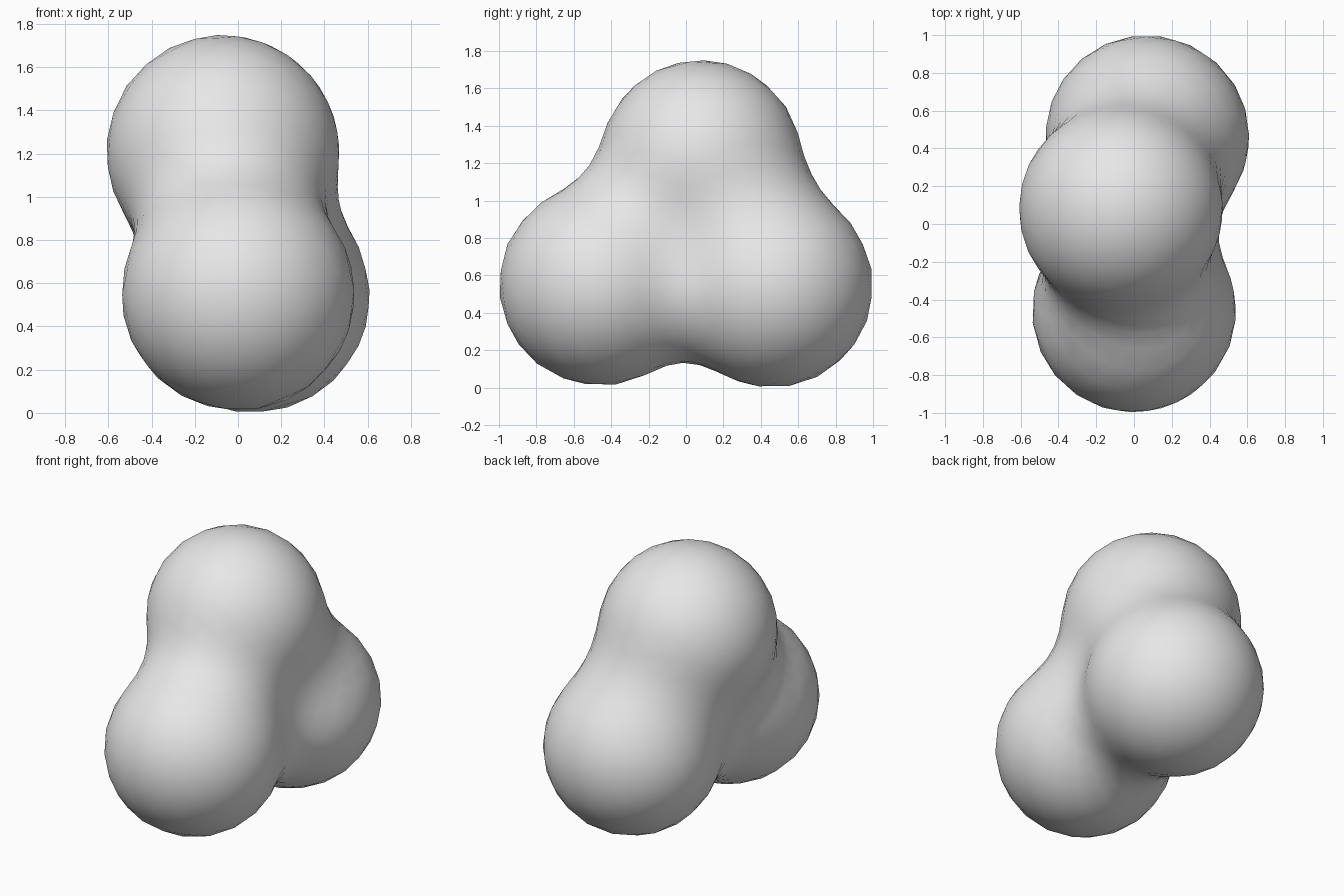
import bpy
import bmesh
from mathutils import Vector

cube = bpy.data.objects.get("Cube")
if cube:
    bpy.data.objects.remove(cube, do_unlink=True)

# Three equal balls that melt into one another
BALL_RADIUS = 0.54
REACH = 0.86
LOBES = {
    "top": Vector((-0.07, 0.08, 1.21)),
    "front": Vector((0.0, -0.46, 0.55)),
    "back": Vector((0.07, 0.46, 0.54)),
}
LEVEL = (1 - (BALL_RADIUS / REACH) ** 2) ** 3


def inside(point):
    """True where the summed fall-off of the balls is above the skin level."""
    total = 0.0
    for centre in LOBES.values():
        total += max(0.0, 1 - (point - centre).length_squared / REACH ** 2) ** 3
    return total > LEVEL


def skin_distance(origin, direction):
    """Bisect for the skin along a ray from the middle of the cluster."""
    near, far = 0.0, 2.0
    for _ in range(24):
        middle = (near + far) / 2
        if inside(origin + direction * middle):
            near = middle
        else:
            far = middle
    return near


# Plain grey material
grey = bpy.data.materials.new("light_grey")
grey.use_nodes = True
colour = (0.8, 0.8, 0.8, 1.0)
grey.diffuse_color = colour
for node in grey.node_tree.nodes:
    if node.type == "BSDF_PRINCIPLED":
        node.inputs["Base Color"].default_value = colour

# Fused body: an icosphere pushed out to the blended skin
middle = sum(LOBES.values(), Vector()) / len(LOBES)
bm = bmesh.new()
bmesh.ops.create_icosphere(bm, subdivisions=4, radius=1)
for vert in bm.verts:
    direction = vert.co.normalized()
    vert.co = middle + direction * skin_distance(middle, direction)
for face in bm.faces:
    face.smooth = True
mesh = bpy.data.meshes.new("fused_balls")
bm.to_mesh(mesh)
bm.free()
mesh.materials.append(grey)
body = bpy.data.objects.new("fused_balls", mesh)
bpy.context.collection.objects.link(body)
